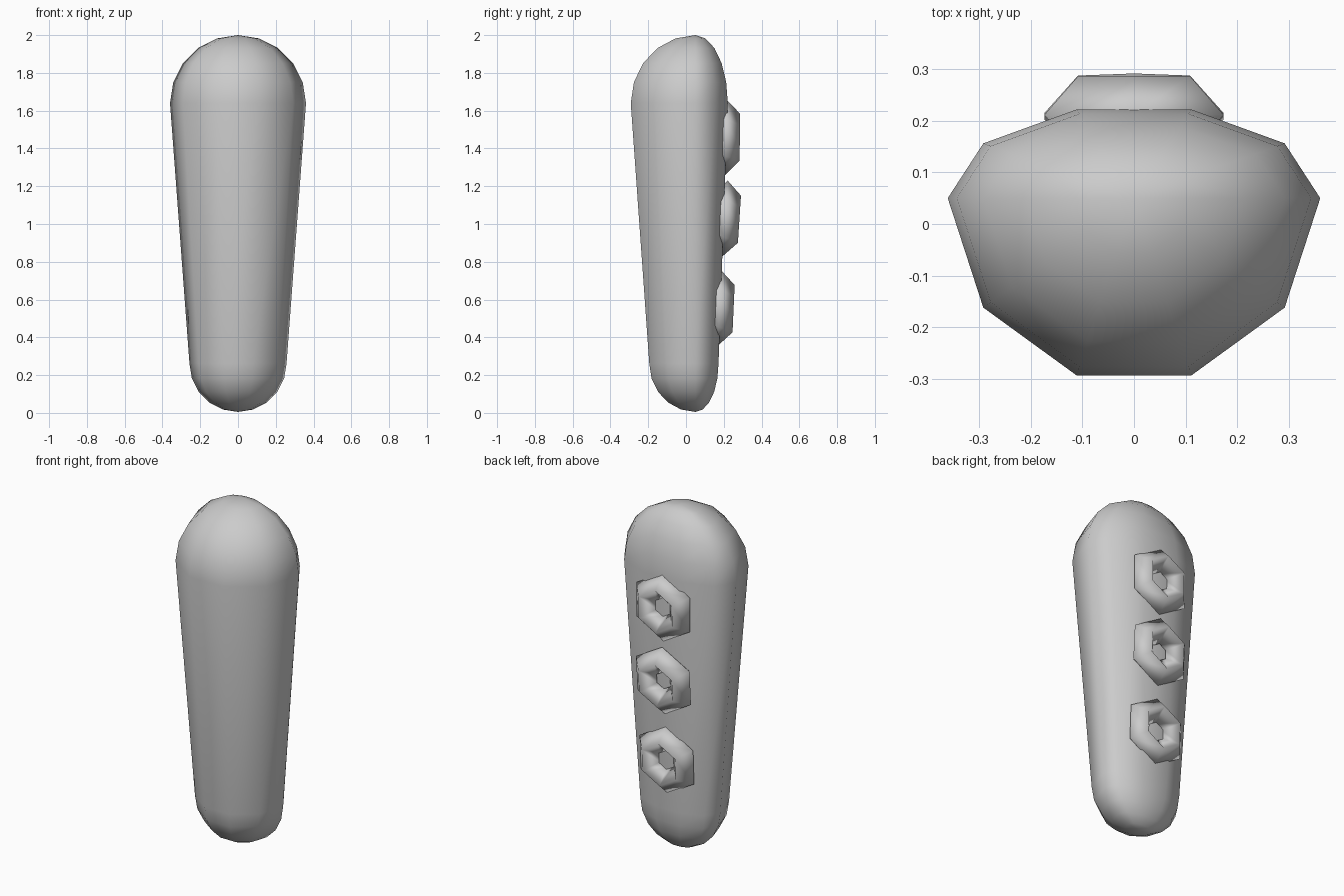
import bpy, bmesh
from math import sin, cos, pi, radians
from mathutils import Matrix

if "Cube" in bpy.data.objects:
    bpy.data.objects.remove(bpy.data.objects["Cube"])

SIDES = 10
Y0 = 0.05          # axis offset: the back half is flattened to 50%


def finish(bm, name):
    bmesh.ops.recalc_face_normals(bm, faces=bm.faces[:])
    me = bpy.data.meshes.new(name)
    bm.to_mesh(me)
    bm.free()
    for p in me.polygons:
        p.use_smooth = True
    ob = bpy.data.objects.new(name, me)
    bpy.context.collection.objects.link(ob)
    return ob


# Tapered capsule body: small round end below, large round end above
def build_body():
    r_low, z_low, r_top, z_top = 0.257, 0.262, 0.36, 1.64
    prof = [(r_low * sin(radians(a)), z_low - r_low * cos(radians(a))) for a in (18, 36, 54, 72, 90)]
    prof += [(r_top * sin(radians(a)), z_top + r_top * cos(radians(a))) for a in (90, 72, 54, 36, 18)]
    bm = bmesh.new()
    rings = []
    for r, z in prof:
        ring = []
        for i in range(SIDES):
            a = 2 * pi * i / SIDES
            y = r * sin(a)
            ring.append(bm.verts.new((r * cos(a), Y0 + (y * 0.5 if y > 0 else y), z)))
        rings.append(ring)
    for lo, hi in zip(rings, rings[1:]):
        for i in range(SIDES):
            j = (i + 1) % SIDES
            bm.faces.new((lo[i], lo[j], hi[j], hi[i]))
    for ring, z in ((rings[0], z_low - r_low), (rings[-1], z_top + r_top)):
        pole = bm.verts.new((0, Y0, z))
        for i in range(SIDES):
            bm.faces.new((ring[i], ring[(i + 1) % SIDES], pole))
    return finish(bm, "tentacle_body")


# Six-sided sucker ring with a diamond section, facing the back
def build_sucker(name, y, z, tilt):
    major, minor, n, m = 0.125, 0.075, 6, 4
    bm = bmesh.new()
    v = [[bm.verts.new(((major + minor * cos(2 * pi * k / m)) * sin(2 * pi * i / n),
                        minor * sin(2 * pi * k / m),
                        (major + minor * cos(2 * pi * k / m)) * cos(2 * pi * i / n)))
          for k in range(m)] for i in range(n)]
    for i in range(n):
        for k in range(m):
            i2, k2 = (i + 1) % n, (k + 1) % m
            bm.faces.new((v[i][k], v[i2][k], v[i2][k2], v[i][k2]))
    bm.transform(Matrix.Translation((0, y, z)) @ Matrix.Rotation(-tilt, 4, 'X'))
    return finish(bm, name)


build_body()
for name, y, z, tilt in (("sucker_top", 0.21, 1.46, 0.01),
                         ("sucker_middle", 0.208, 1.03, 0.065),
                         ("sucker_bottom", 0.177, 0.555, 0.045)):
    build_sucker(name, y, z, tilt)
